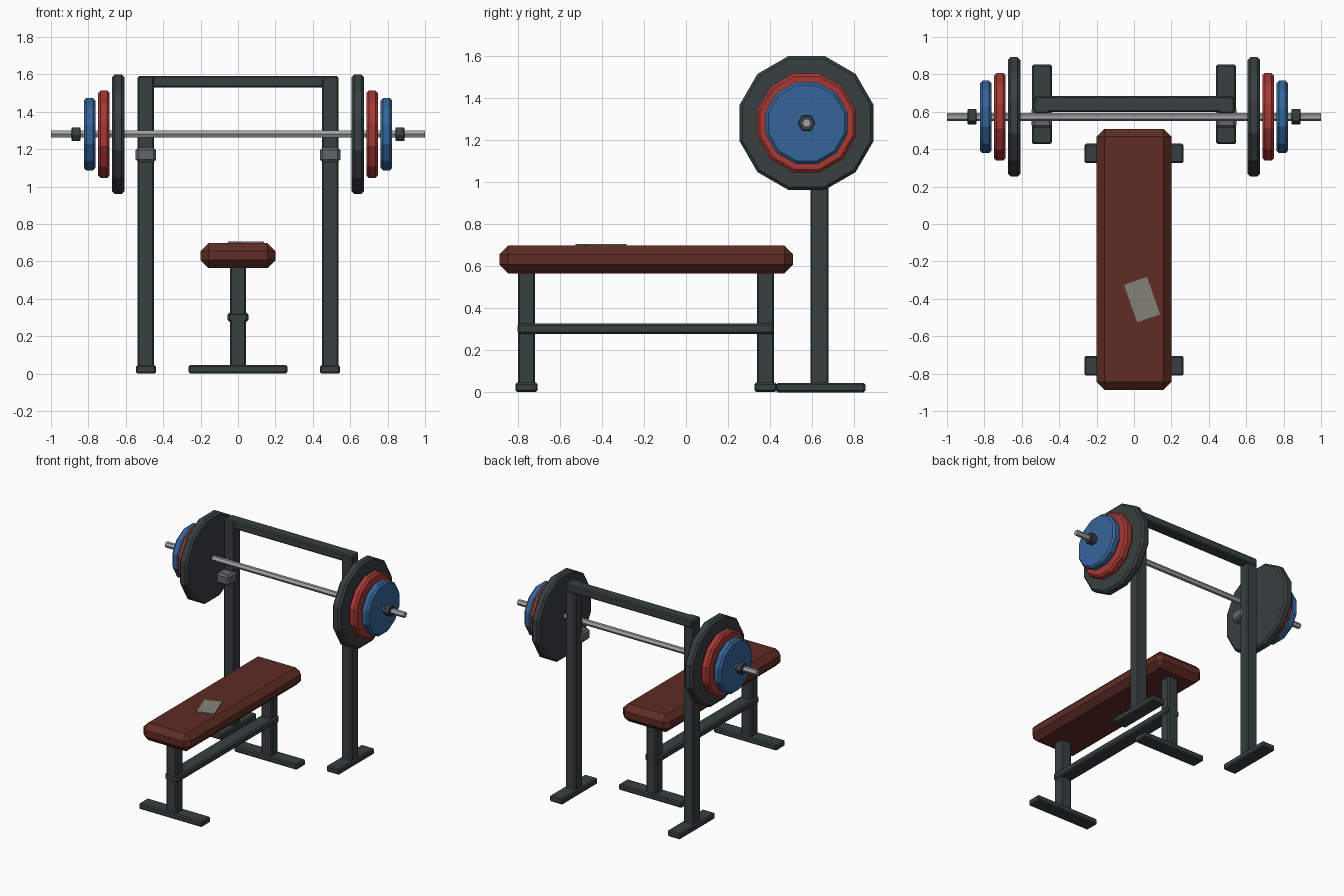
import bpy
from math import radians
from mathutils import Matrix

cube = bpy.data.objects.get("Cube")
if cube:
    bpy.data.objects.remove(cube, do_unlink=True)


def material(name, rgb):
    m = bpy.data.materials.new(name)
    m.use_nodes = True
    m.diffuse_color = (*rgb, 1)
    m.node_tree.nodes["Principled BSDF"].inputs["Base Color"].default_value = (*rgb, 1)
    return m


dark = material("dark_iron", (0.04, 0.05, 0.05))
leather = material("brown_leather", (0.115, 0.025, 0.018))
red = material("red_paint", (0.38, 0.04, 0.035))
blue = material("blue_paint", (0.036, 0.13, 0.32))
steel = material("polished_steel", (0.36, 0.37, 0.38))
grey = material("grey_steel", (0.12, 0.13, 0.145))
cloth = material("grey_cloth", (0.23, 0.225, 0.19))


def finish(ob, name, mat, bevel):
    ob.name = name
    ob.data.materials.append(mat)
    if bevel:
        mod = ob.modifiers.new("Bevel", "BEVEL")
        mod.width = bevel
        mod.segments = 1
        mod.limit_method = "ANGLE"
        mod.angle_limit = radians(40)
    return ob


def box(name, x, y, z, mat, bevel=0.008):
    """Box spanning the (low, high) range on each axis."""
    bpy.ops.mesh.primitive_cube_add(size=1)
    ob = bpy.context.object
    mid = [(a + b) / 2 for a, b in (x, y, z)]
    size = [b - a for a, b in (x, y, z)]
    ob.data.transform(Matrix.Diagonal((*size, 1)))
    ob.location = mid
    return finish(ob, name, mat, bevel)


BAR_Y, BAR_Z = 0.573, 1.28


def disc(name, x0, x1, radius, sides, mat, turn=0, bevel=0.0):
    """Faceted cylinder along x, centred on the barbell axis."""
    bpy.ops.mesh.primitive_cylinder_add(vertices=sides, radius=radius, depth=abs(x1 - x0))
    ob = bpy.context.object
    ob.data.transform(Matrix.Rotation(radians(90), 4, "Y") @ Matrix.Rotation(radians(turn), 4, "Z"))
    ob.location = ((x0 + x1) / 2, BAR_Y, BAR_Z)
    return finish(ob, name, mat, bevel)


# Bench
box("bench_pad", (-0.2, 0.2), (-0.887, 0.509), (0.565, 0.698), leather, 0.042)
for end, y in (("front", -0.758), ("back", 0.378)):
    box(end + "_leg", (-0.043, 0.043), (y - 0.041, y + 0.041), (0.02, 0.575), dark)
    box(end + "_foot", (-0.264, 0.264), (y - 0.053, y + 0.053), (0.002, 0.046), dark)
box("stretcher", (-0.055, 0.055), (-0.8, 0.418), (0.277, 0.327), dark, 0.01)

# Cloth lying on the pad
towel = box("towel", (-0.022, 0.108), (-0.51, -0.298), (0.697, 0.706), cloth, 0)
towel.rotation_euler.z = radians(19.3)

# Rack and barbell weights, once for each side
for side, s in (("left", 1), ("right", -1)):
    def span(a, b):
        return tuple(sorted((s * a, s * b)))

    box(side + "_upright", span(0.45, 0.537), (0.592, 0.677), (0.02, 1.59), dark)
    box(side + "_rack_foot", span(0.439, 0.546), (0.428, 0.852), (0, 0.045), dark)
    box(side + "_bar_hook", span(0.439, 0.547), (0.513, 0.625), (1.13, 1.21), grey, 0.014)
    disc(side + "_large_plate", s * 0.608, s * 0.674, 0.33, 12, dark, 15, 0.014)
    disc(side + "_middle_plate", s * 0.686, s * 0.748, 0.243, 12, red, 15, 0.014)
    disc(side + "_small_plate", s * 0.762, s * 0.824, 0.201, 12, blue, 15, 0.014)
    disc(side + "_collar", s * 0.842, s * 0.89, 0.043, 6, dark, 0, 0.004)
box("crossbeam", (-0.53, 0.53), (0.6, 0.685), (1.53, 1.59), dark)

# Bar
disc("bar", -1, 1, 0.0215, 6, steel)
